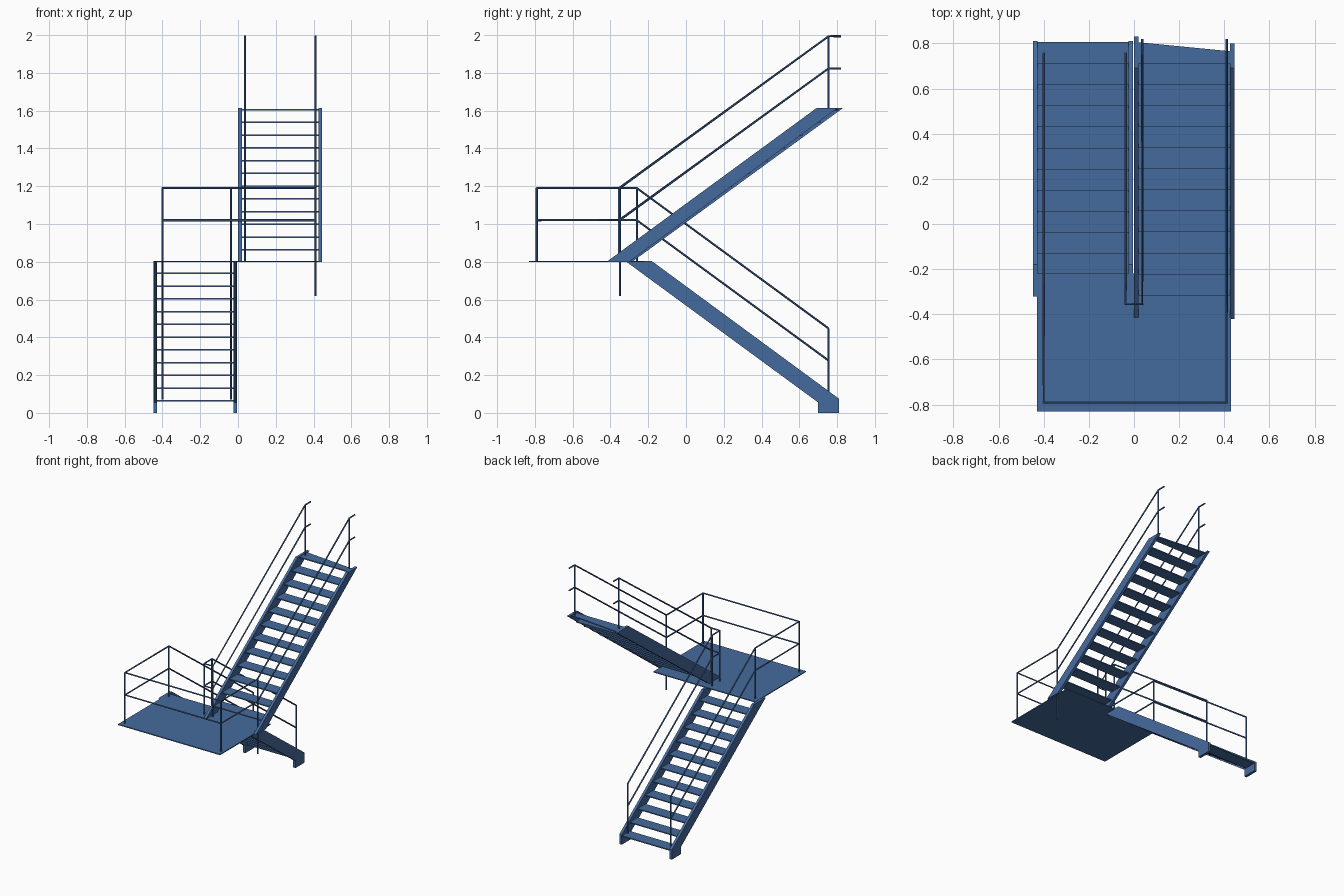
import bpy

if "Cube" in bpy.data.objects:
    bpy.data.objects.remove(bpy.data.objects["Cube"])

RISE, RUN = 0.0675, 0.0935
R = 0.0055

blue = bpy.data.materials.new("blue_paint")
blue.diffuse_color = (0.06, 0.145, 0.34, 1)
blue.use_nodes = True
blue.node_tree.nodes["Principled BSDF"].inputs["Base Color"].default_value = blue.diffuse_color


def mesh_obj(name, verts, faces):
    me = bpy.data.meshes.new(name)
    me.from_pydata(verts, [], faces)
    me.materials.append(blue)
    ob = bpy.data.objects.new(name, me)
    bpy.context.collection.objects.link(ob)
    return ob


def prism(name, lo, hi):
    """Closed solid between two matching loops of points."""
    n = len(lo)
    faces = [tuple(range(n))[::-1], tuple(range(n, 2 * n))]
    faces += [(i, (i + 1) % n, n + (i + 1) % n, n + i) for i in range(n)]
    return mesh_obj(name, lo + hi, faces)


def plate(name, outline, z_top, t):
    return prism(name, [(x, y, z_top - t) for x, y in outline],
                 [(x, y, z_top) for x, y in outline])


def stringer(name, profile, x, w=0.02):
    # Profiles run clockwise seen from +x, so the +x loop comes first
    return prism(name, [(x + w / 2, y, z) for y, z in profile],
                 [(x - w / 2, y, z) for y, z in profile])


def pipe(name, pts):
    cu = bpy.data.curves.new(name, 'CURVE')
    cu.dimensions = '3D'
    cu.bevel_depth = R
    cu.bevel_resolution = 2
    cu.use_fill_caps = True
    cu.materials.append(blue)
    sp = cu.splines.new('POLY')
    sp.points.add(len(pts) - 1)
    for p, co in zip(sp.points, pts):
        p.co = (*co, 1)
    ob = bpy.data.objects.new(name, cu)
    bpy.context.collection.objects.link(ob)
    bpy.ops.object.select_all(action='DESELECT')
    bpy.context.view_layer.objects.active = ob
    ob.select_set(True)
    bpy.ops.object.convert(target='MESH')
    bpy.ops.object.shade_smooth_by_angle()


# Stringers with cut feet on the lower flight
lower = [(0.70, 0), (0.70, 0.055), (-0.32, 0.803), (-0.18, 0.803), (0.81, 0.075), (0.81, 0)]
for side, x in (("outer", -0.438), ("inner", -0.015)):
    stringer(f"lower_stringer_{side}", lower[::-1][::-1], x)
stringer("upper_stringer_inner", [(-0.42, 0.8), (0.69, 1.613), (0.83, 1.613), (-0.285, 0.8)], 0.01)
stringer("upper_stringer_outer", [(-0.42, 0.8), (0.69, 1.613), (0.80, 1.613), (-0.30, 0.8)], 0.435)

# Treads
for k in range(1, 12):
    y = 0.805 - (k - 1) * RUN
    plate(f"lower_tread_{k}", [(-0.43, y - RUN), (-0.023, y - RUN), (-0.023, y), (-0.43, y)],
          RISE * k, 0.008)
for k in range(1, 13):
    y = -0.317 + (k - 1) * RUN
    end = 0.765 if k == 12 else y + RUN
    plate(f"upper_tread_{k}", [(0.018, y), (0.427, y), (0.427, end), (0.018, y + RUN)],
          0.80 + RISE * k, 0.008)

# Landing
plate("landing", [(-0.43, -0.83), (0.43, -0.83), (0.43, -0.22), (-0.43, -0.22)], 0.805, 0.007)

# Handrails and mid rails, outer run and inner run
for name, d in (("handrail", 0.0), ("mid_rail", -0.17)):
    a, b, c = 0.447 + d, 1.19 + d, 1.994 + d
    pipe(f"outer_{name}", [(-0.40, 0.755, a), (-0.40, -0.26, b), (-0.40, -0.79, b),
                           (0.41, -0.79, b), (0.41, -0.35, b), (0.41, 0.755, c), (0.41, 0.82, c)])
    pipe(f"inner_{name}", [(-0.037, 0.755, a), (-0.037, -0.26, b), (-0.037, -0.355, b),
                           (0.037, -0.355, b), (0.037, 0.755, c), (0.037, 0.82, c)])

# Posts: x, y, bottom, top
posts = [(-0.40, 0.755, 0.07, 0.447), (-0.037, 0.755, 0.07, 0.447),
         (-0.40, -0.26, 0.80, 1.19), (-0.037, -0.26, 0.80, 1.19),
         (-0.40, -0.79, 0.80, 1.19), (0.41, -0.79, 0.80, 1.19),
         (0.41, -0.35, 0.62, 1.19), (0.037, -0.355, 0.80, 1.19),
         (-0.037, -0.355, 0.80, 1.19),
         (0.41, 0.755, 1.60, 1.994), (0.037, 0.755, 1.60, 1.994)]
for i, (x, y, z0, z1) in enumerate(posts):
    pipe(f"post_{i + 1}", [(x, y, z0), (x, y, z1)])
